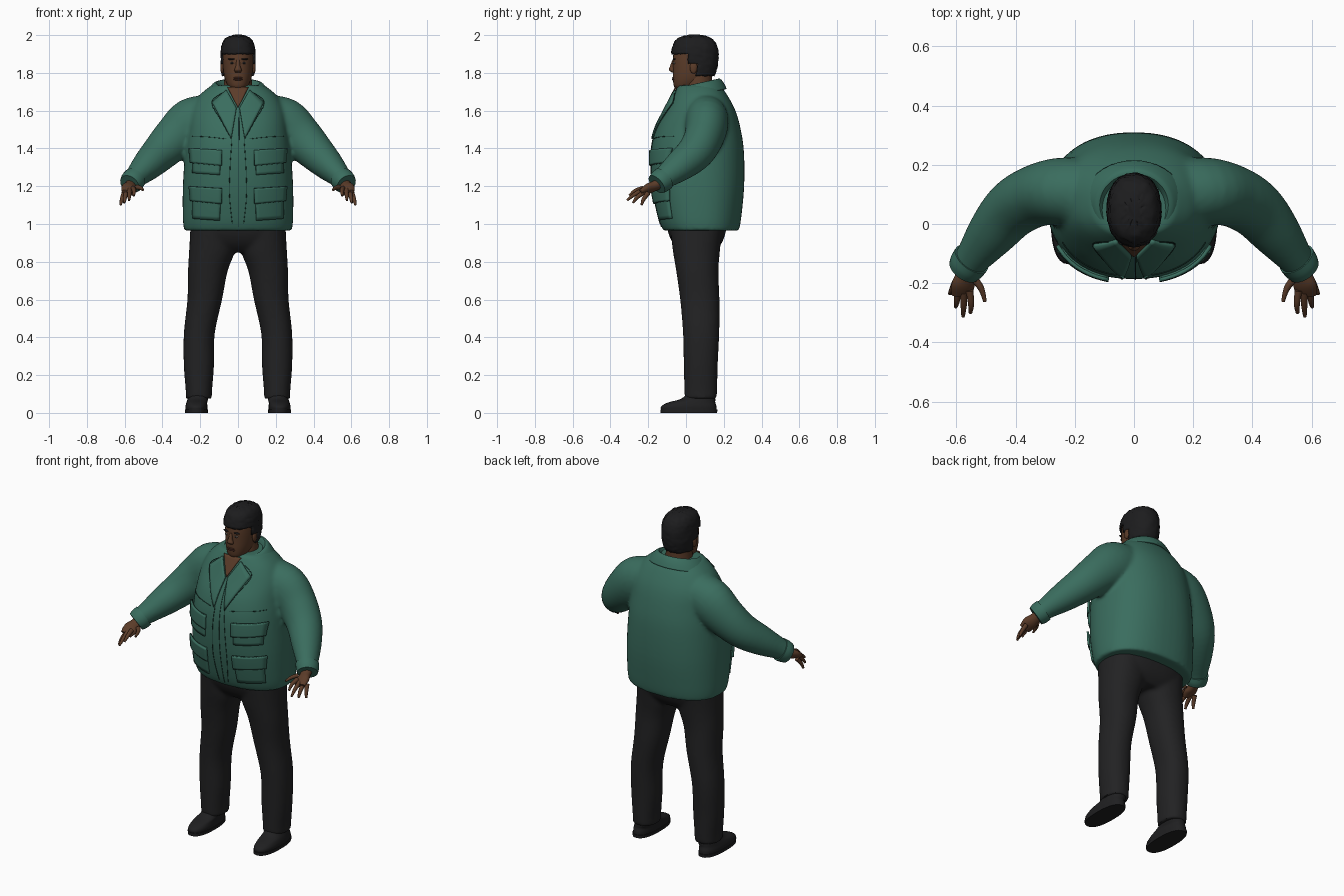
import bpy, bmesh, math, random
from mathutils import Vector
from mathutils.bvhtree import BVHTree

random.seed(4)
if "Cube" in bpy.data.objects:
    bpy.data.objects.remove(bpy.data.objects["Cube"], do_unlink=True)


def material(name, rgb):
    m = bpy.data.materials.new(name)
    m.use_nodes = True
    m.diffuse_color = (*rgb, 1)
    bsdf = next(n for n in m.node_tree.nodes if n.type == 'BSDF_PRINCIPLED')
    bsdf.inputs["Base Color"].default_value = (*rgb, 1)
    bsdf.inputs["Roughness"].default_value = 0.8
    return m


GREEN = material("jacket green", (0.042, 0.152, 0.112))
SEAM = material("seam dark green", (0.012, 0.045, 0.033))
TROUSER = material("trouser black", (0.016, 0.016, 0.017))
SHOE = material("shoe black", (0.014, 0.014, 0.015))
HAIR = material("hair black", (0.012, 0.012, 0.013))
SKIN = material("skin brown", (0.105, 0.045, 0.022))
LIP = material("lip brown", (0.075, 0.027, 0.018))
EYE = material("eye white", (0.25, 0.21, 0.18))


def catmull(rows, k):
    """Resample rows of numbers along a smooth spline."""
    out = []
    for i in range(len(rows) - 1):
        a, b, c, d = (rows[max(0, min(len(rows) - 1, i + j))] for j in (-1, 0, 1, 2))
        for s in range(k):
            t = s / k
            out.append([q + t * (r - p) / 2 + t * t * (2 * p - 5 * q + 4 * r - e) / 2
                        + t ** 3 * (3 * q - p - 3 * r + e) / 2
                        for p, q, r, e in zip(a, b, c, d)])
    return out + [list(rows[-1])]


def loft(bm, rows, flat=True, power=2.0, n=28, k=4, side=1, tilt=0.0, caps=True):
    """Rows are x, y, z, rx, ry; flat rings stay level, others follow the path."""
    rows = catmull(rows, k)
    pts = [Vector(r[:3]) for r in rows]
    rings = []
    for i, r in enumerate(rows):
        u, v = Vector((1, 0, 0)), Vector((0, 1, tilt))
        if not flat:
            t = (pts[min(i + 1, len(pts) - 1)] - pts[max(i - 1, 0)]).normalized()
            u = Vector((0, 1, 0)).cross(t).normalized()
            v = t.cross(u)
        ring = []
        for j in range(n):
            a = math.tau * j / n
            c, s = math.cos(a), math.sin(a)
            c = math.copysign(abs(c) ** (2 / power), c)
            s = math.copysign(abs(s) ** (2 / power), s)
            p = pts[i] + u * c * max(r[3], .001) + v * s * max(r[4], .001)
            ring.append(bm.verts.new((p.x * side, p.y, p.z)))
        rings.append(ring)
    for a, b in zip(rings, rings[1:]):
        for j in range(n):
            bm.faces.new((a[j], a[j - 1], b[j - 1], b[j]))
    if caps:
        bm.faces.new(rings[0])
        bm.faces.new(rings[-1])


def finish(name, bm, mat, solid=0.0, voxel=0.0):
    bmesh.ops.recalc_face_normals(bm, faces=bm.faces)
    me = bpy.data.meshes.new(name)
    bm.to_mesh(me)
    bm.free()
    ob = bpy.data.objects.new(name, me)
    bpy.context.collection.objects.link(ob)
    if voxel:
        m = ob.modifiers.new("fuse", 'REMESH')
        m.mode, m.voxel_size = 'VOXEL', voxel
        m = ob.modifiers.new("soften", 'SMOOTH')
        m.iterations = 6
        dg = bpy.context.evaluated_depsgraph_get()
        ob.data = bpy.data.meshes.new_from_object(ob.evaluated_get(dg))
        ob.modifiers.clear()
    if solid:
        m = ob.modifiers.new("thickness", 'SOLIDIFY')
        m.thickness, m.offset = solid, 0
    ob.data.materials.clear()
    ob.data.materials.append(mat)
    bpy.ops.object.select_all(action='DESELECT')
    ob.select_set(True)
    bpy.context.view_layer.objects.active = ob
    bpy.ops.object.shade_smooth_by_angle(angle=math.radians(45))
    return ob


def blob(name, mat, centre, size):
    bm = bmesh.new()
    bmesh.ops.create_uvsphere(bm, u_segments=16, v_segments=10, radius=1)
    for v in bm.verts:
        v.co = Vector(centre) + Vector(a * b for a, b in zip(v.co, size))
    return finish(name, bm, mat)


def depth_rows(table):
    """Half width, front y, back y, height -> loft rows on the centre line."""
    return [(0, (f + b) / 2, z, w, (b - f) / 2) for w, f, b, z in table]


# Jacket: torso and sleeves fused into one skin
bm = bmesh.new()
loft(bm, depth_rows([(.285, -.12, .28, .965), (.292, -.145, .292, 1.03), (.292, -.178, .308, 1.2),
                     (.28, -.185, .307, 1.38), (.265, -.16, .29, 1.5), (.25, -.11, .262, 1.6),
                     (.205, -.07, .22, 1.68), (.14, -.04, .18, 1.735)]), power=2.3, n=48)
ARM = [(.13, .10, 1.58, .11, .115), (.24, .11, 1.535, .135, .115), (.33, .095, 1.46, .118, .105),
       (.41, .05, 1.38, .1, .098), (.48, -.03, 1.31, .082, .085), (.545, -.115, 1.245, .058, .062),
       (.57, -.15, 1.215, .053, .055)]
for s in (1, -1):
    loft(bm, ARM, flat=False, side=s)
jacket = finish("jacket", bm, GREEN, voxel=.011)
tree = BVHTree.FromPolygons([v.co for v in jacket.data.vertices],
                            [p.vertices for p in jacket.data.polygons])


def surf(x, z, lift=0.0):
    hit = tree.ray_cast(Vector((x, -1, z)), Vector((0, 1, 0)))
    p = hit[0] or Vector((x, -.05, z))
    return p + (hit[1] or Vector((0, -1, 0))) * lift


def patch(name, mat, corners, side=1, lift=.006, solid=.012, n=8):
    """Four-cornered cloth panel laid on the jacket front."""
    a, b, c, d = (Vector(p) for p in corners)
    bm = bmesh.new()
    grid = []
    for i in range(n + 1):
        lo, hi = a.lerp(d, i / n), b.lerp(c, i / n)
        row = [lo.lerp(hi, j / n) for j in range(n + 1)]
        grid.append([bm.verts.new(surf(p.x * side, p.y, lift)) for p in row])
    for g, h in zip(grid, grid[1:]):
        for j in range(n):
            bm.faces.new((g[j], g[j + 1], h[j + 1], h[j]))
    return finish(name, bm, mat, solid=solid)


def seam(name, points, side=1, lift=.002):
    cu = bpy.data.curves.new(name, 'CURVE')
    cu.dimensions, cu.bevel_depth, cu.bevel_resolution = '3D', .0018, 1
    rows = catmull(points, 8)
    sp = cu.splines.new('POLY')
    sp.points.add(len(rows) - 1)
    for p, (x, z) in zip(sp.points, rows):
        p.co = (*surf(x * side, z, lift), 1)
    cu.materials.append(SEAM)
    bpy.context.collection.objects.link(bpy.data.objects.new(name, cu))


# Front details: lapels, pockets with flaps, placket seams
for s, tag in ((1, "left"), (-1, "right")):
    patch(tag + "_lapel", GREEN, [(.06, 1.705), (.135, 1.64), (.035, 1.45), (.008, 1.61)], s)
    seam(tag + "_lapel_seam", [(.085, 1.69), (.137, 1.64), (.085, 1.54), (.035, 1.45)], s, .006)
    for level, top, foot in (("chest", 1.39, 1.27), ("hip", 1.19, 1.03)):
        patch(f"{tag}_{level}_pocket", GREEN,
              [(.09, top), (.24, top), (.235, foot), (.095, foot - .01)], s, .004)
        patch(f"{tag}_{level}_flap", GREEN,
              [(.083, top), (.248, top + .01), (.242, top - .065), (.085, top - .08)], s, .012)
        seam(f"{tag}_{level}_flap_seam", [(.085, top - .081), (.242, top - .066)], s, .012)
    seam(tag + "_chest_seam", [(.06, 1.45), (.15, 1.46), (.24, 1.465)], s)
    seam(tag + "_placket_seam", [(.032, 1.45), (.042, 1.3), (.045, 1.15), (.03, 1.0)], s)
seam("front_zip", [(.006, 1.6), (.004, 1.3), (.004, .985)])
patch("open_neck", SKIN, [(-.055, 1.72), (.055, 1.72), (.002, 1.615), (-.002, 1.615)], 1, .008, .006)

# Folded collar, open at the throat
bm = bmesh.new()
loft(bm, [(0, .065, 1.682, .172, .145), (0, .065, 1.718, .146, .128), (0, .065, 1.74, .118, .108),
          (0, .065, 1.7, .098, .095)], tilt=.22, n=40, caps=False)
gap = [f for f in bm.faces if f.calc_center_median().y < .03 and abs(f.calc_center_median().x) < .05]
bmesh.ops.delete(bm, geom=gap, context='FACES')
finish("collar", bm, GREEN, solid=.012)

# Trousers: hips and legs fused
bm = bmesh.new()
loft(bm, depth_rows([(.24, -.09, .22, 1.08), (.25, -.1, .215, .98), (.235, -.07, .19, .9),
                     (.16, -.02, .15, .85)]), power=2.5, n=40)
for s in (1, -1):
    loft(bm, [(.13, .055, .98, .122, .14), (.137, .055, .86, .122, .125), (.16, .06, .75, .105, .112),
              (.176, .073, .6, .092, .104), (.205, .08, .42, .082, .096), (.207, .078, .25, .08, .09),
              (.207, .078, .12, .07, .087), (.207, .078, .075, .07, .085)], power=2.2, side=s)
finish("trousers", bm, TROUSER, voxel=.011)

FINGERS = [("thumb", (.535, -.19, 1.195), (.515, -.22, 1.19), (.503, -.262, 1.18)),
           ("index", (.555, -.225, 1.19), (.55, -.27, 1.175), (.552, -.3, 1.15)),
           ("middle", (.575, -.23, 1.18), (.575, -.275, 1.155), (.577, -.312, 1.125)),
           ("ring", (.592, -.22, 1.17), (.598, -.26, 1.14), (.602, -.28, 1.112)),
           ("little", (.603, -.2, 1.165), (.615, -.225, 1.13), (.622, -.235, 1.1))]
for s, tag in ((1, "left"), (-1, "right")):
    # Cuff
    bm = bmesh.new()
    loft(bm, [(.548, -.118, 1.24, .063, .066), (.562, -.138, 1.224, .063, .064),
              (.574, -.155, 1.21, .056, .058)], flat=False, side=s)
    finish(tag + "_cuff", bm, GREEN)
    # Hand
    bm = bmesh.new()
    loft(bm, [(.56, -.13, 1.22, .03, .028), (.57, -.17, 1.2, .033, .026),
              (.577, -.205, 1.185, .042, .024), (.583, -.24, 1.165, .034, .014)], flat=False, n=16, side=s)
    for _, a, b, c in FINGERS:
        loft(bm, [(*a, .013, .013), (*b, .0105, .0105), (*c, .006, .006)], flat=False, n=10, side=s)
    finish(tag + "_hand", bm, SKIN)
    # Shoe with a flat sole
    bm = bmesh.new()
    loft(bm, [(.22, .015, .015, .057, .147), (.22, .015, .035, .058, .146), (.218, .03, .055, .055, .125),
              (.212, .065, .075, .054, .09), (.207, .08, .11, .05, .07)], power=2.4, side=s)
    finish(tag + "_shoe", bm, SHOE)
    bm = bmesh.new()
    loft(bm, [(.22, .015, 0, .06, .15), (.22, .015, .018, .061, .151)], power=2.4, k=1, side=s)
    finish(tag + "_sole", bm, SHOE)
    # Ear, eye and brow
    blob(tag + "_ear", SKIN, (.084 * s, .04, 1.828), (.01, .02, .032))
    blob(tag + "_eye", EYE, (.032 * s, -.062, 1.852), (.012, .008, .005))
    blob(tag + "_iris", HAIR, (.032 * s, -.067, 1.852), (.005, .005, .005))
    blob(tag + "_brow", HAIR, (.034 * s, -.062, 1.873), (.02, .009, .0045))

# Head and neck
HEAD = [(.03, -.05, .03, 1.712), (.052, -.064, .07, 1.73), (.07, -.069, .125, 1.77), (.079, -.069, .15, 1.82),
        (.081, -.069, .158, 1.88), (.077, -.06, .152, 1.93), (.058, -.035, .125, 1.97), (.015, .02, .07, 1.988)]
bm = bmesh.new()
loft(bm, depth_rows(HEAD), power=2.2)
loft(bm, [(0, .06, 1.6, .1, .085), (0, .063, 1.69, .08, .078), (0, .068, 1.8, .07, .07)])
finish("head", bm, SKIN)
bm = bmesh.new()
loft(bm, [(0, -.062, 1.868, .009, .01), (0, -.072, 1.835, .012, .013), (0, -.075, 1.815, .02, .015),
          (0, -.066, 1.803, .015, .01)], n=16)
finish("nose", bm, SKIN)
for name, z in (("upper_lip", 1.774), ("lower_lip", 1.765)):
    blob(name, LIP, (0, -.064, z), (.024, .01, .0055))

# Cropped hair shell with a slightly rough surface
bm = bmesh.new()
loft(bm, depth_rows([(w + .006, f - .006, b + .009, z + .008 * (z > 1.9)) for w, f, b, z in HEAD]),
     power=2.2, n=48, k=6)


def bare(f):
    c = f.calc_center_median()
    hairline = 1.9 if c.y < .005 else 1.845 if c.y < .06 else 1.785
    return c.z < hairline


bmesh.ops.delete(bm, geom=[f for f in bm.faces if bare(f)], context='FACES')
for v in bm.verts:
    v.co += Vector(random.uniform(-.0025, .0025) for _ in range(3))
finish("hair", bm, HAIR, solid=.01)
